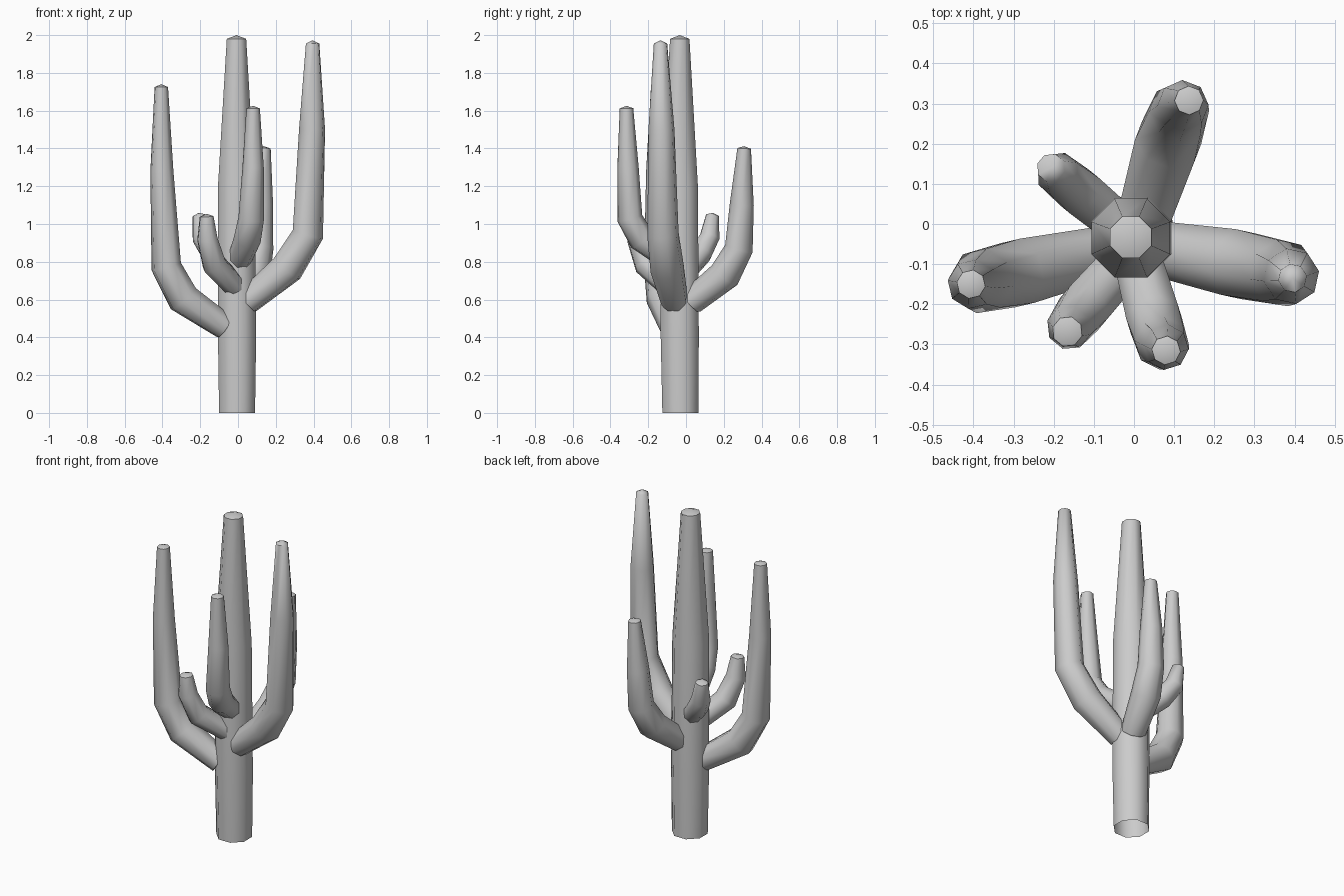
import bpy, bmesh, math
from mathutils import Vector

SIDES = 8

cube = bpy.data.objects.get("Cube")
if cube:
    bpy.data.objects.remove(cube, do_unlink=True)

grey = bpy.data.materials.new("plain_grey")
grey.use_nodes = True
colour = (0.6, 0.6, 0.6, 1)
grey.diffuse_color = colour
grey.node_tree.nodes["Principled BSDF"].inputs["Base Color"].default_value = colour


def limb(name, path, tip_height, root_cap=True):
    """Loft rings of (x, y, z, radius) and close the tip with a low point."""
    pts = [Vector(p[:3]) for p in path]
    lean = pts[-1] - pts[0]
    side = Vector((-lean.y, lean.x, 0))
    side = side.normalized() if side.length > 0.05 else Vector((1, 0, 0))
    bm = bmesh.new()
    rings = []
    for i, p in enumerate(pts):
        before = (p - pts[max(i - 1, 0)]).normalized()
        after = (pts[min(i + 1, len(pts) - 1)] - p).normalized()
        tangent = (before + after).normalized()
        up = tangent.cross(side).normalized()
        ring = []
        for k in range(SIDES):
            a = math.tau * (k + 0.5) / SIDES
            ring.append(bm.verts.new(p + path[i][3] * 1.03 * (side * math.cos(a) + up * math.sin(a))))
        rings.append(ring)

    for low, high in zip(rings, rings[1:]):
        for k in range(SIDES):
            n = (k + 1) % SIDES
            bm.faces.new((low[k], low[n], high[n], high[k]))

    # Shallow pointed tip
    apex = bm.verts.new(pts[-1] + Vector((0, 0, tip_height)))
    for k in range(SIDES):
        bm.faces.new((rings[-1][k], rings[-1][(k + 1) % SIDES], apex))
    if root_cap:
        bm.faces.new(rings[0][::-1])
    bmesh.ops.recalc_face_normals(bm, faces=bm.faces)
    mesh = bpy.data.meshes.new(name)
    bm.to_mesh(mesh)
    bm.free()
    mesh.materials.append(grey)
    obj = bpy.data.objects.new(name, mesh)
    bpy.context.collection.objects.link(obj)
    bpy.ops.object.select_all(action="DESELECT")
    obj.select_set(True)
    bpy.context.view_layer.objects.active = obj
    bpy.ops.object.shade_smooth_by_angle(angle=math.radians(58))


# Trunk, open underneath
limb("trunk", [(-0.005, -0.03, 0, 0.1), (-0.005, -0.033, 0.4, 0.106),
               (-0.008, -0.035, 1.2, 0.103), (-0.008, -0.033, 1.98, 0.054)], 0.02, False)

# Tall side arms
limb("left_arm", [(0.05, -0.06, 0.59, 0.07), (0.26, -0.1, 0.765, 0.088),
                  (0.37, -0.122, 0.945, 0.082), (0.392, -0.13, 1.5, 0.068),
                  (0.395, -0.135, 1.955, 0.035)], 0.018)
limb("right_arm", [(-0.07, -0.07, 0.455, 0.068), (-0.29, -0.122, 0.605, 0.086),
                   (-0.38, -0.142, 0.775, 0.079), (-0.403, -0.15, 1.28, 0.06),
                   (-0.406, -0.15, 1.725, 0.035)], 0.015)

# Medium front and back arms
limb("front_arm", [(0.01, -0.09, 0.815, 0.062), (0.05, -0.235, 0.92, 0.07),
                   (0.07, -0.297, 1.03, 0.066), (0.08, -0.307, 1.3, 0.055),
                   (0.08, -0.315, 1.612, 0.035)], 0.014)
limb("back_arm", [(0.03, 0.03, 0.59, 0.07), (0.085, 0.205, 0.73, 0.083),
                  (0.112, 0.28, 0.87, 0.073), (0.122, 0.295, 1.1, 0.062),
                  (0.137, 0.308, 1.4, 0.035)], 0.012)

# Short arms
limb("back_right_arm", [(-0.05, 0.01, 0.76, 0.055), (-0.135, 0.08, 0.845, 0.06),
                        (-0.19, 0.125, 0.93, 0.054), (-0.207, 0.14, 1.045, 0.035)], 0.014)
limb("front_right_arm", [(-0.01, -0.08, 0.665, 0.06), (-0.125, -0.21, 0.785, 0.065),
                         (-0.162, -0.258, 0.92, 0.055), (-0.166, -0.268, 1.04, 0.037)], 0.014)
